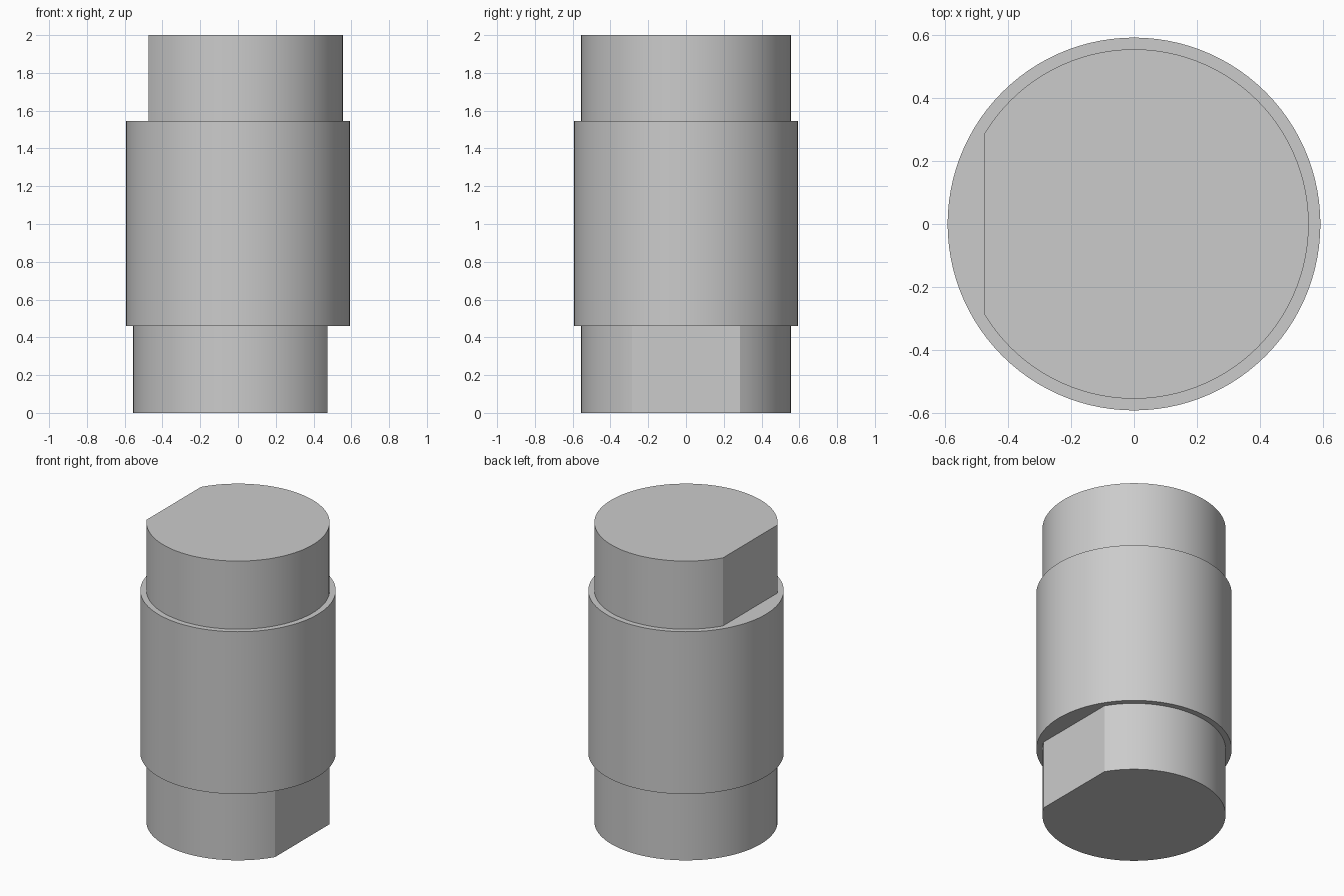
import bpy
import bmesh
from math import cos, sin, radians, tau

cube = bpy.data.objects.get("Cube")
if cube:
    bpy.data.objects.remove(cube, do_unlink=True)

SEGMENTS = 104
BODY_R = 0.592
END_R = 0.555
FLAT_X = END_R * cos(tau * 9 / SEGMENTS)   # flat starts exactly on a segment
LOW_Z, HIGH_Z, TOP_Z = 0.46, 1.545, 2.0

# Plain grey metal
grey = bpy.data.materials.new("grey metal")
grey.use_nodes = True
colour = (0.6, 0.6, 0.6, 1)
grey.diffuse_color = colour
grey.node_tree.nodes["Principled BSDF"].inputs["Base Color"].default_value = colour

bm = bmesh.new()


def ring(radius, z, flat_side=0):
    """Circle of vertices, cut flat on the +x (1) or -x (-1) side if asked."""
    verts = []
    for i in range(SEGMENTS):
        a = tau * i / SEGMENTS
        x, y = radius * cos(a), radius * sin(a)
        if flat_side * x > FLAT_X:
            x = flat_side * FLAT_X
        verts.append(bm.verts.new((x, y, z)))
    return verts


# Lower end with flat on +x, round body, upper end with flat on -x
rings = [
    ring(END_R, 0, 1), ring(END_R, LOW_Z, 1),
    ring(BODY_R, LOW_Z), ring(BODY_R, HIGH_Z),
    ring(END_R, HIGH_Z, -1), ring(END_R, TOP_Z, -1),
]
for a, b in zip(rings, rings[1:]):
    for i in range(SEGMENTS):
        j = (i + 1) % SEGMENTS
        bm.faces.new((a[i], a[j], b[j], b[i]))

# End caps
bm.faces.new(rings[0][::-1])
bm.faces.new(rings[-1])
bmesh.ops.recalc_face_normals(bm, faces=bm.faces)

mesh = bpy.data.meshes.new("stepped_pin")
bm.to_mesh(mesh)
bm.free()
mesh.materials.append(grey)
pin = bpy.data.objects.new("stepped_pin", mesh)
bpy.context.collection.objects.link(pin)

# Smooth round walls, sharp steps and flat edges
bpy.ops.object.select_all(action="DESELECT")
pin.select_set(True)
bpy.context.view_layer.objects.active = pin
bpy.ops.object.shade_smooth_by_angle(angle=radians(12))
